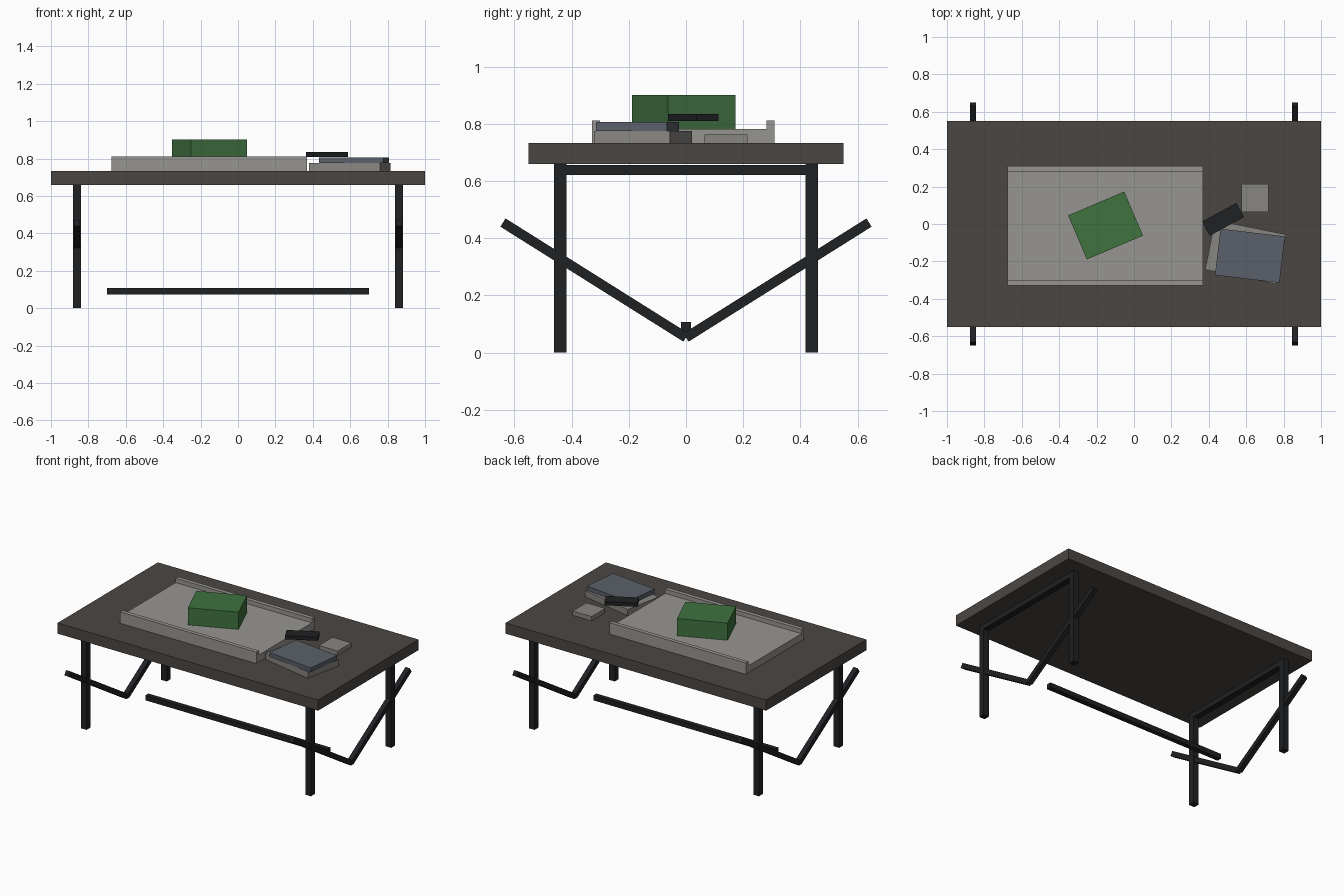
import bpy
import math

if "Cube" in bpy.data.objects:
    bpy.data.objects.remove(bpy.data.objects["Cube"])


def material(name, r, g, b):
    m = bpy.data.materials.new(name)
    m.diffuse_color = (r, g, b, 1)
    m.use_nodes = True
    m.node_tree.nodes["Principled BSDF"].inputs["Base Color"].default_value = m.diffuse_color
    return m


WOOD = material("dark_wood", 0.07, 0.062, 0.055)
METAL = material("black_metal", 0.014, 0.015, 0.017)
TRAY = material("warm_grey", 0.31, 0.30, 0.28)
BOOK = material("light_grey", 0.25, 0.24, 0.22)
BLUE = material("slate_blue", 0.105, 0.12, 0.145)
GREEN = material("green", 0.05, 0.17, 0.05)


def box(name, centre, size, mat, rot=(0, 0, 0)):
    bpy.ops.mesh.primitive_cube_add(size=1, location=centre,
                                    rotation=[math.radians(a) for a in rot])
    ob = bpy.context.object
    ob.name = name
    ob.scale = size
    bpy.ops.object.transform_apply(location=False, rotation=False, scale=True)
    ob.data.materials.append(mat)
    return ob


# Table top
box("table_top", (0, 0, 0.696), (2, 1.1, 0.074), WOOD)

# Leg frames with V-shaped braces at both ends
for side, sx in (("left", -1), ("right", 1)):
    x = sx * 0.861
    box(side + "_top_rail", (x, 0, 0.639), (0.043, 0.84, 0.036), METAL)
    for end, sy in (("front", -1), ("back", 1)):
        box(f"{side}_{end}_leg", (x, sy * 0.44, 0.33), (0.043, 0.043, 0.66), METAL)
        # Brace runs from the low centre to the raised outer end
        y1, z0, z1 = 0.64, 0.053, 0.455
        angle = math.degrees(math.atan2(z1 - z0, y1))
        box(f"{side}_{end}_brace", (x, sy * y1 / 2, (z0 + z1) / 2),
            (0.034, math.hypot(y1, z1 - z0), 0.034), METAL, (sy * angle, 0, 0))

# Low stretcher
box("stretcher", (0, 0, 0.09), (1.4, 0.034, 0.034), METAL)

# Tray with front and back rims
box("tray_base", (-0.153, -0.008, 0.757), (1.046, 0.632, 0.05), TRAY)
for name, y in (("tray_front_rim", -0.314), ("tray_back_rim", 0.296)):
    box(name, (-0.153, y, 0.7725), (1.046, 0.028, 0.079), TRAY)

# Items on the table
box("green_box", (-0.152, -0.008, 0.841), (0.326, 0.256, 0.12), GREEN, (0, 0, 23))
box("lower_book", (0.597, -0.15, 0.754), (0.388, 0.27, 0.044), BOOK, (0, 0, -11.5))
box("upper_book", (0.62, -0.17, 0.791), (0.347, 0.25, 0.03), BLUE, (0, 0, -6.8))
box("remote", (0.476, 0.025, 0.822), (0.209, 0.086, 0.025), METAL, (0, 0, 28.6))
box("coaster", (0.647, 0.14, 0.748), (0.145, 0.15, 0.03), BOOK)
